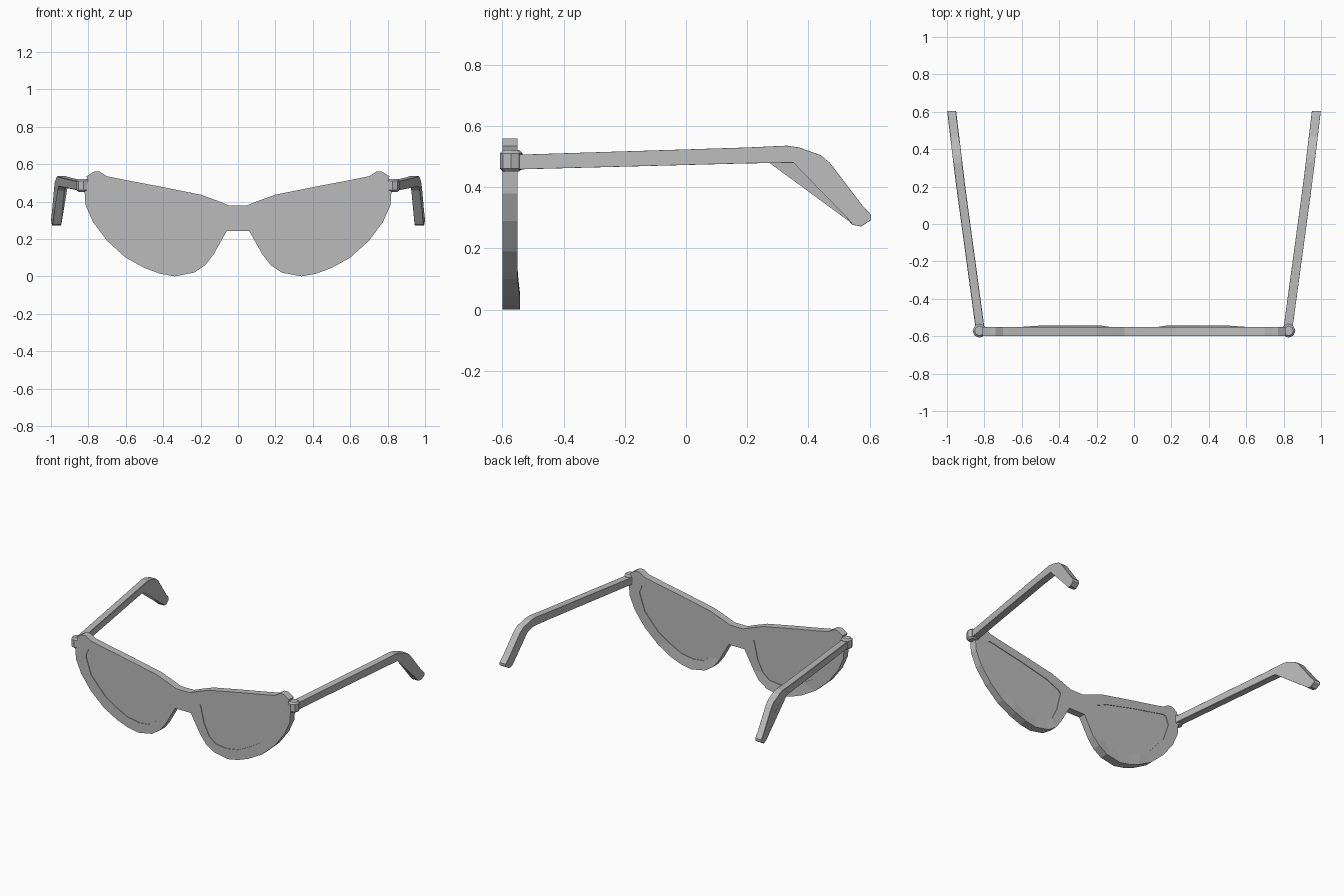
import bpy, bmesh, math
from mathutils import Vector

if "Cube" in bpy.data.objects:
    bpy.data.objects.remove(bpy.data.objects["Cube"])

grey = bpy.data.materials.new("plain_grey")
grey.diffuse_color = (0.5, 0.5, 0.5, 1)
grey.use_nodes = True
grey.node_tree.nodes["Principled BSDF"].inputs["Base Color"].default_value = grey.diffuse_color


def finish(name, bm, bevel=0.0):
    bmesh.ops.recalc_face_normals(bm, faces=bm.faces)
    mesh = bpy.data.meshes.new(name)
    bm.to_mesh(mesh)
    bm.free()
    mesh.materials.append(grey)
    ob = bpy.data.objects.new(name, mesh)
    bpy.context.collection.objects.link(ob)
    if bevel:
        mod = ob.modifiers.new("soft_edges", 'BEVEL')
        mod.width = bevel
        mod.segments = 1
        mod.limit_method = 'ANGLE'
        mod.angle_limit = math.radians(50)
    return ob


def slab(loops, y0, y1):
    """Fill outlines (with holes) in the xz plane and extrude from y0 to y1."""
    bm = bmesh.new()
    edges = []
    for loop in loops:
        vs = [bm.verts.new((x, y0, z)) for x, z in loop]
        edges += [bm.edges.new((a, b)) for a, b in zip(vs, vs[1:] + vs[:1])]
    bmesh.ops.triangle_fill(bm, edges=edges, use_beauty=True, normal=(0, -1, 0))
    out = bmesh.ops.extrude_face_region(bm, geom=bm.faces[:])
    moved = [g for g in out["geom"] if isinstance(g, bmesh.types.BMVert)]
    bmesh.ops.translate(bm, vec=Vector((0, y1 - y0, 0)), verts=moved)
    return bm


def mirrored(loop):
    return [(-x, z) for x, z in reversed(loop)]


# Frame outline: right half, from bridge top round to bridge underside
half = [(0.05, 0.38), (0.12, 0.408), (0.20, 0.437), (0.40, 0.477), (0.60, 0.515),
        (0.70, 0.535), (0.74, 0.56), (0.77, 0.56), (0.81, 0.535), (0.80, 0.505),
        (0.82, 0.45), (0.815, 0.38), (0.775, 0.29), (0.70, 0.19), (0.60, 0.10),
        (0.50, 0.045), (0.42, 0.015), (0.34, 0.0), (0.235, 0.02), (0.175, 0.06),
        (0.13, 0.118), (0.06, 0.243)]
lens = [(0.13, 0.32), (0.15, 0.34), (0.24, 0.38), (0.45, 0.43), (0.70, 0.48),
        (0.72, 0.475), (0.74, 0.42), (0.70, 0.30), (0.59, 0.18), (0.51, 0.13),
        (0.42, 0.085), (0.33, 0.07), (0.25, 0.08), (0.20, 0.12), (0.16, 0.20),
        (0.14, 0.29)]

# Front frame, slightly deeper along the lower rim
bm = slab([half + mirrored(half), lens, mirrored(lens)], -0.60, -0.55)
for v in bm.verts:
    if v.co.y > -0.56 and v.co.z < 0.065:
        v.co.y += 0.007
finish("front_frame", bm)

# Temple arm side profile (y, z)
arm = [(-0.56, 0.458), (0.20, 0.478), (0.35, 0.48), (0.40, 0.46), (0.53, 0.295),
       (0.545, 0.277), (0.572, 0.272), (0.605, 0.293), (0.605, 0.31), (0.575, 0.342),
       (0.47, 0.48), (0.44, 0.505), (0.37, 0.53), (0.33, 0.536), (0.20, 0.53),
       (-0.56, 0.506)]


def arm_x(y):
    """Centre line of the arm, splaying outward to the rear."""
    if y < 0.25:
        return 0.823 + (y + 0.56) * 0.11 / 0.81
    return 0.933 + (y - 0.25) * 0.042 / 0.355


for side, s in (("right", 1), ("left", -1)):
    # Lens set just below the rim on both faces
    outline = lens if s > 0 else mirrored(lens)
    finish(side + "_lens", slab([outline], -0.596, -0.554))

    # Temple arm
    bm = bmesh.new()
    inner = [bm.verts.new((s * (arm_x(y) - 0.024), y, z)) for y, z in arm]
    outer = [bm.verts.new((s * (arm_x(y) + 0.024), y, z)) for y, z in arm]
    bm.faces.new(inner)
    bm.faces.new(outer)
    n = len(arm)
    for i in range(n):
        j = (i + 1) % n
        bm.faces.new((inner[i], inner[j], outer[j], outer[i]))
    bmesh.ops.triangulate(bm, faces=[f for f in bm.faces if len(f.verts) > 4])
    finish(side + "_arm", bm, 0.005)

    # Hinge barrel
    bm = bmesh.new()
    bmesh.ops.create_cone(bm, cap_ends=True, segments=8, radius1=0.037,
                          radius2=0.037, depth=0.07)
    bmesh.ops.translate(bm, vec=Vector((s * 0.826, -0.571, 0.486)), verts=bm.verts)
    finish(side + "_hinge", bm, 0.01)
